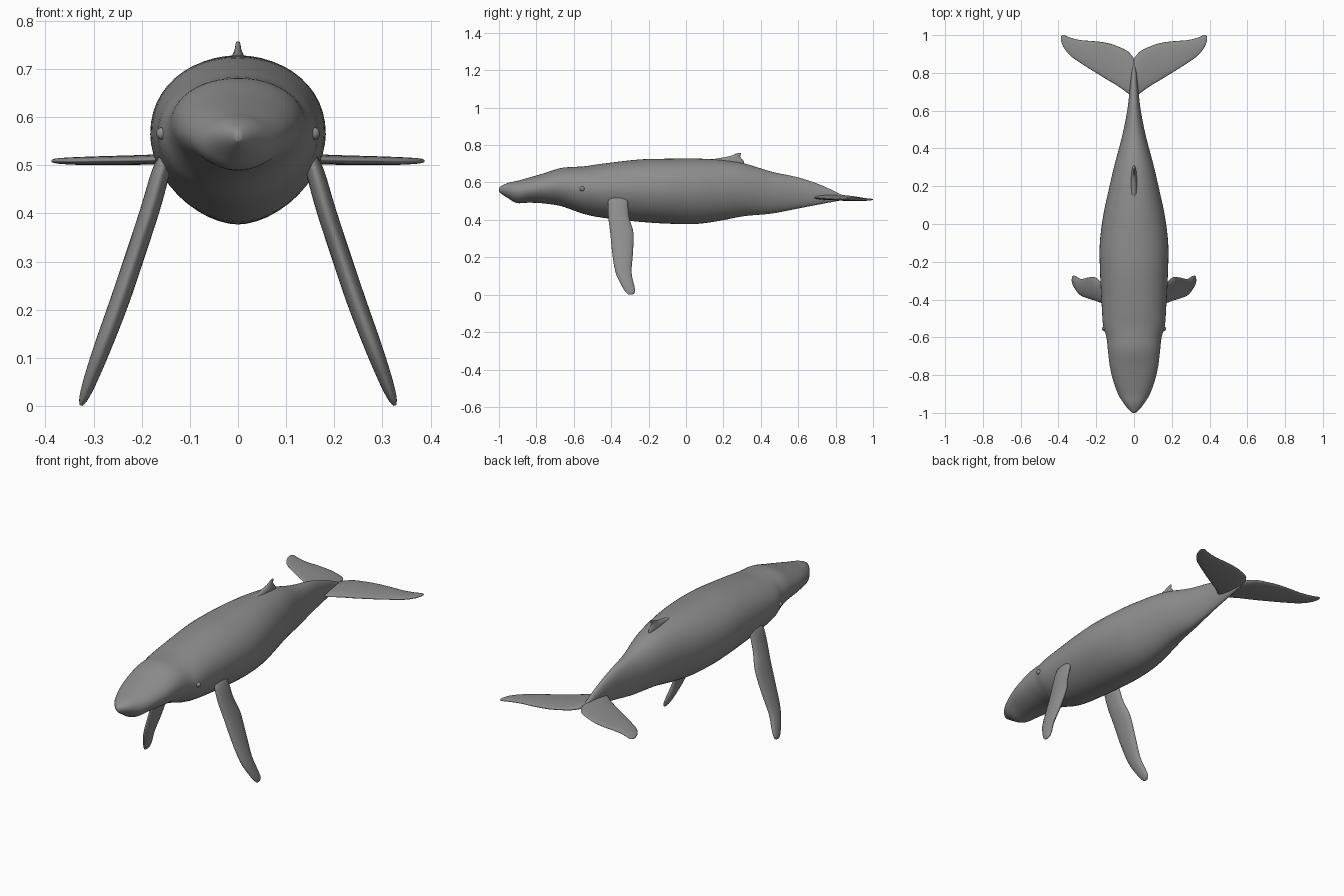
import bpy, bmesh
from math import sin, cos, pi
from mathutils import Vector

if "Cube" in bpy.data.objects:
    bpy.data.objects.remove(bpy.data.objects["Cube"])

# Dark grey skin
skin = bpy.data.materials.new("skin")
skin.diffuse_color = (.27, .27, .27, 1)
skin.use_nodes = True
skin.node_tree.nodes["Principled BSDF"].inputs["Base Color"].default_value = skin.diffuse_color


def smooth_rows(rows, steps):
    """Catmull-Rom interpolation between rows of section values."""
    out = []
    for i in range(len(rows) - 1):
        a, b, c, d = (rows[max(i - 1, 0)], rows[i], rows[i + 1],
                      rows[min(i + 2, len(rows) - 1)])
        for s in range(steps):
            t = s / steps
            out.append([0.5 * (2 * q + (r - p) * t + (2 * p - 5 * q + 4 * r - u) * t * t
                               + (3 * q - p - 3 * r + u) * t ** 3)
                        for p, q, r, u in zip(a, b, c, d)])
    out.append(list(rows[-1]))
    return out


def loft(name, rings, mirror=False):
    """Skin closed rings of points, cap the ends and shade smooth."""
    bm = bmesh.new()
    loops = [[bm.verts.new(p) for p in ring] for ring in rings]
    for a, b in zip(loops, loops[1:]):
        for i in range(len(a)):
            j = (i + 1) % len(a)
            bm.faces.new((a[i], a[j], b[j], b[i]))
    bm.faces.new(loops[0])
    bm.faces.new(loops[-1])
    bmesh.ops.recalc_face_normals(bm, faces=bm.faces)
    for f in bm.faces:
        f.smooth = True
    me = bpy.data.meshes.new(name)
    bm.to_mesh(me)
    bm.free()
    me.materials.append(skin)
    ob = bpy.data.objects.new(name, me)
    bpy.context.collection.objects.link(ob)
    if mirror:
        ob.modifiers.new("mirror", "MIRROR").use_mirror_merge = False
    return ob


def blade(centre, y0, y1, thick, normal, n=24):
    """Lens shaped fin section with its chord along y."""
    mid, half = (y0 + y1) / 2, (y1 - y0) / 2
    return [Vector((centre[0], mid - half * cos(a), centre[1])) + normal * thick * sin(a)
            for a in (2 * pi * k / n for k in range(n))]


def body_ring(y, w, top, bot, n=48):
    """Body section: full back, slightly keeled belly."""
    zc = bot + 0.53 * (top - bot)
    ring = []
    for k in range(n):
        a = 2 * pi * k / n
        c, s = cos(a), sin(a)
        e = 2 / 2.1 if s > 0 else 2 / 1.85
        x = w * abs(c) ** e * (1 if c > 0 else -1)
        h = (top - zc) if s > 0 else (bot - zc)
        ring.append((x, y, zc + h * abs(s) ** e))
    return ring


# Body: y, half width, top z, bottom z
body = [(-1.0, .008, .572, .550), (-.985, .026, .583, .538), (-.95, .054, .598, .515),
        (-.905, .082, .608, .490), (-.84, .107, .626, .492), (-.76, .127, .649, .488),
        (-.67, .138, .677, .474), (-.60, .146, .683, .450), (-.54, .163, .687, .430),
        (-.45, .170, .700, .412), (-.25, .180, .723, .390), (-.10, .181, .727, .380),
        (.05, .162, .728, .378), (.18, .134, .721, .395), (.31, .104, .702, .420),
        (.46, .064, .657, .434), (.60, .036, .627, .461), (.72, .022, .587, .484),
        (.81, .012, .545, .501), (.86, .004, .522, .510)]
loft("body", [body_ring(*r) for r in smooth_rows(body, 4)])

# Flippers: x, z, leading y, trailing y, half thickness
flipper = [(.148, .522, -.385, -.335, .006), (.152, .512, -.411, -.313, .014),
           (.162, .48, -.418, -.310, .019), (.182, .41, -.415, -.303, .020),
           (.208, .33, -.405, -.281, .020), (.245, .22, -.394, -.284, .020),
           (.282, .12, -.377, -.291, .018), (.308, .05, -.345, -.277, .014),
           (.321, .015, -.323, -.273, .009), (.326, .001, -.308, -.284, .003)]
across = Vector((.94, 0, .33))
loft("flipper", [blade((x, z), a, b, t, across)
                 for x, z, a, b, t in smooth_rows(flipper, 4)], True)

# Tail flukes: x, z, leading y, trailing y, half thickness
fluke = [(0, .521, .665, .875, .014), (.03, .519, .690, .912, .014),
         (.08, .516, .727, .938, .012), (.14, .513, .763, .958, .011),
         (.21, .511, .806, .968, .010), (.28, .510, .850, .973, .009),
         (.335, .509, .889, .986, .008), (.37, .509, .930, 1.0, .006),
         (.383, .509, .960, .998, .004), (.387, .509, .972, .988, .002)]
loft("tail_fluke", [blade((x, z), a, b, t, Vector((0, 0, 1)))
                    for x, z, a, b, t in smooth_rows(fluke, 4)], True)

# Dorsal fin: x, z, front y, back y, half thickness
dorsal = [(0, .68, .08, .315, .020), (0, .715, .105, .308, .016), (0, .728, .165, .296, .012),
          (0, .740, .232, .290, .007), (0, .752, .262, .294, .005), (0, .757, .274, .293, .003)]
loft("dorsal_fin", [blade((x, z), a, b, t, Vector((1, 0, 0)))
                    for x, z, a, b, t in smooth_rows(dorsal, 3)])

# Eyes
for side in (-1, 1):
    bpy.ops.mesh.primitive_uv_sphere_add(segments=20, ring_count=12, radius=.013,
                                         location=(side * .157, -.555, .566))
    eye = bpy.context.object
    eye.name = "eye"
    eye.data.materials.append(skin)
    bpy.ops.object.shade_smooth()
